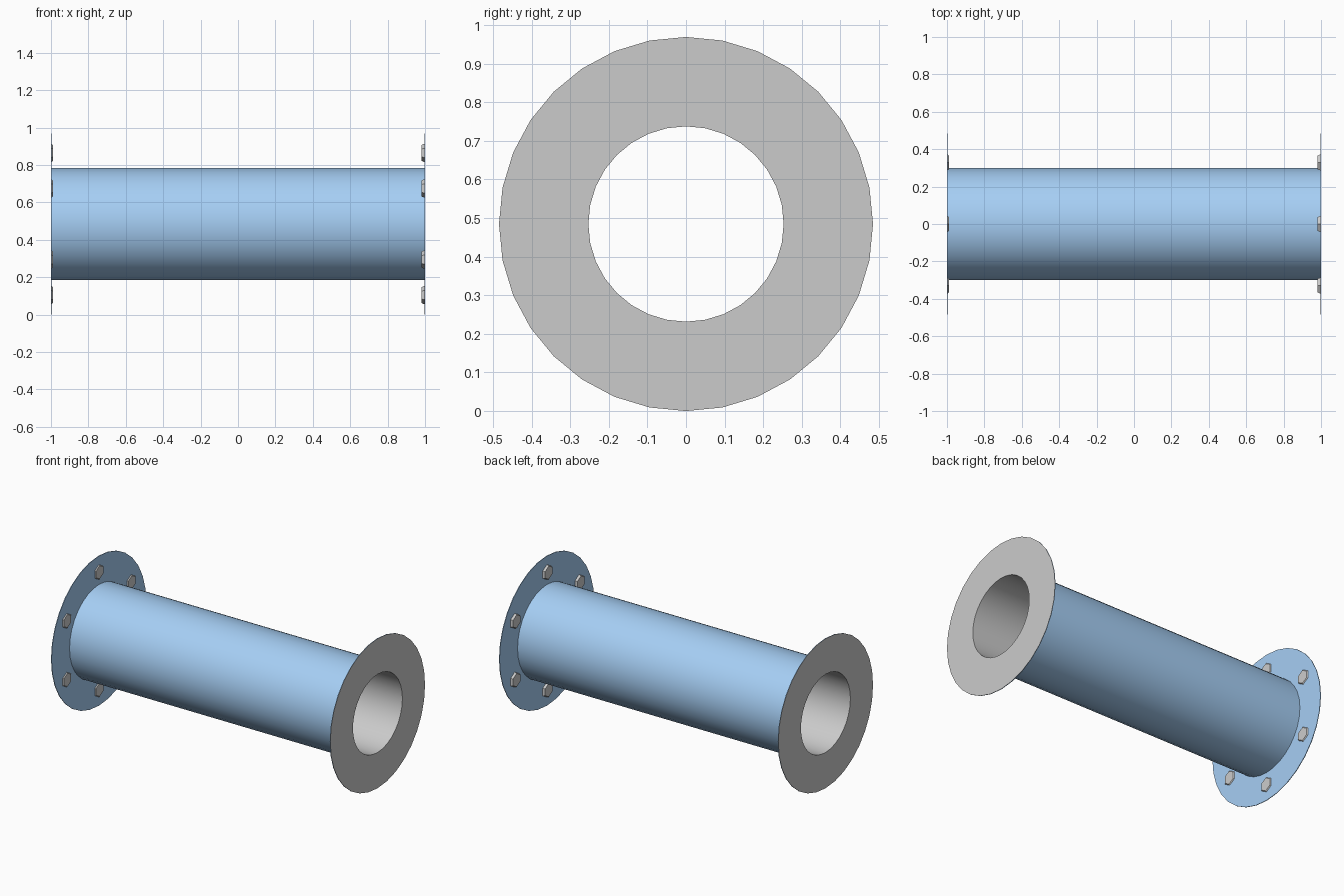
import bpy, bmesh
from math import pi, cos, sin, radians
from mathutils import Matrix

if "Cube" in bpy.data.objects:
    bpy.data.objects.remove(bpy.data.objects["Cube"])

SIDES = 32
RIM = 0.4845      # flange radius, also the height of the axis
PIPE, BORE = 0.30, 0.253
T = 0.004         # flange thickness

blue = bpy.data.materials.new("blue_paint")
blue.diffuse_color = (0.38, 0.62, 0.91, 1)
blue.use_nodes = True
blue.node_tree.nodes["Principled BSDF"].inputs["Base Color"].default_value = blue.diffuse_color


def finish(name, bm, mat=None):
    mesh = bpy.data.meshes.new(name)
    bm.to_mesh(mesh)
    bm.free()
    obj = bpy.data.objects.new(name, mesh)
    bpy.context.collection.objects.link(obj)
    if mat:
        mesh.materials.append(mat)
    return obj


def lathe(name, profile, mat=None):
    """Spin (x, radius) points round the pipe axis."""
    bm = bmesh.new()
    rings = [[bm.verts.new((x, r * cos(2 * pi * i / SIDES), RIM + r * sin(2 * pi * i / SIDES)))
              for i in range(SIDES)] for x, r in profile]
    for a, b in zip(rings, rings[1:]):
        for i in range(SIDES):
            k = (i + 1) % SIDES
            bm.faces.new((a[i], a[k], b[k], b[i]))
    obj = finish(name, bm, mat)
    bpy.ops.object.select_all(action='DESELECT')
    obj.select_set(True)
    bpy.context.view_layer.objects.active = obj
    bpy.ops.object.shade_smooth_by_angle(angle=radians(30))
    return obj


# Painted outside: rims, inner flange sides and pipe wall
lathe("painted_pipe", [(-1, RIM), (-1 + T, RIM), (-1 + T, PIPE),
                       (1 - T, PIPE), (1 - T, RIM), (1, RIM)], blue)

# Bare metal: end faces and bore
lathe("bare_bore", [(1, RIM), (1, BORE), (-1, BORE), (-1, RIM)])

# Six hexagonal bolt heads on the inner side of each flange
for label, side, depth in (("left", -1, 0.008), ("right", 1, 0.016)):
    bm = bmesh.new()
    for i in range(6):
        a = radians(30 + 60 * i)
        place = (Matrix.Translation((side * (1 - depth / 2 - T / 2), 0.38 * cos(a), RIM + 0.38 * sin(a)))
                 @ Matrix.Rotation(-side * pi / 2, 4, 'Y')
                 @ Matrix.Rotation(pi / 2, 4, 'Z'))
        bmesh.ops.create_cone(bm, cap_ends=True, segments=6, radius1=0.05,
                              radius2=0.043, depth=depth, matrix=place)
    finish(label + "_bolts", bm)
